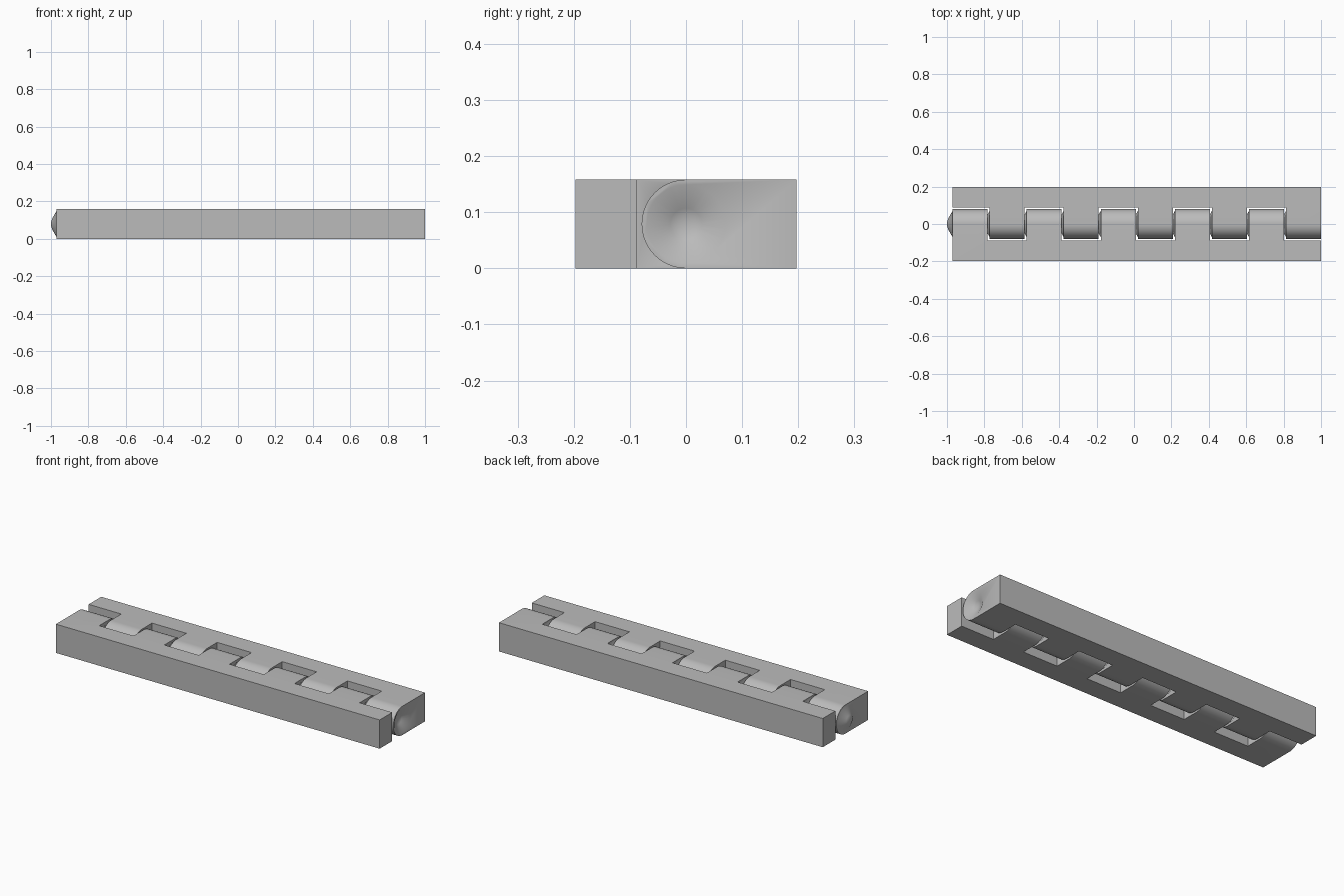
import bpy, bmesh
from math import pi, sin, cos, radians

cube = bpy.data.objects.get("Cube")
if cube:
    bpy.data.objects.remove(cube, do_unlink=True)

LEFT, RIGHT = -0.97, 1.0        # ends of the leaves
R = 0.079                       # barrel radius, half the thickness
WIDTH, INNER = 0.197, 0.088     # outer edge and inner wall of a leaf
COUNT, GAP = 10, 0.011
KNUCKLE = (RIGHT - LEFT - GAP * (COUNT - 1)) / COUNT

grey = bpy.data.materials.new("plain grey")
grey.use_nodes = True
colour = (0.5, 0.5, 0.5, 1)
grey.diffuse_color = colour
grey.node_tree.nodes["Principled BSDF"].inputs["Base Color"].default_value = colour


def make_object(name, bm):
    bmesh.ops.recalc_face_normals(bm, faces=bm.faces)
    mesh = bpy.data.meshes.new(name)
    bm.to_mesh(mesh)
    bm.free()
    mesh.materials.append(grey)
    obj = bpy.data.objects.new(name, mesh)
    bpy.context.collection.objects.link(obj)
    return obj


def extrude_x(bm, outline, x0, x1):
    """Solid prism from a y-z outline."""
    face = bm.faces.new([bm.verts.new((x0, y, z)) for y, z in outline])
    new = bmesh.ops.extrude_face_region(bm, geom=[face])["geom"]
    bmesh.ops.translate(bm, vec=(x1 - x0, 0, 0),
                        verts=[v for v in new if isinstance(v, bmesh.types.BMVert)])


def rounded_cone(bm, x):
    """Cone pointing to -x with a softened tip and a short root inside the knuckle."""
    rings, n = [], 48
    for dx, r in ((0.02, 0.07), (0, 0.07), (-0.024, 0.028), (-0.028, 0.016)):
        rings.append([bm.verts.new((x + dx, r * cos(2 * pi * i / n), R + r * sin(2 * pi * i / n)))
                      for i in range(n)])
    bm.faces.new(rings[0])
    for a, b in zip(rings, rings[1:]):
        for i in range(n):
            j = (i + 1) % n
            bm.faces.new((a[i], a[j], b[j], b[i]))
    tip = bm.verts.new((x - 0.03, 0, R))
    for i in range(n):
        bm.faces.new((rings[-1][i], rings[-1][(i + 1) % n], tip))


def boolean(obj, tool, operation):
    tool.hide_render = True
    mod = obj.modifiers.new(operation.lower(), "BOOLEAN")
    mod.object, mod.operation, mod.solver = tool, operation, "EXACT"
    bpy.context.view_layer.objects.active = obj
    bpy.ops.object.modifier_apply(modifier=mod.name)
    bpy.data.objects.remove(tool, do_unlink=True)


def make_leaf(name, side, first):
    """side is the y sign of the leaf; first is the index of its first knuckle."""
    # plate running into a half-round barrel
    arc = [(-side * R * cos(a), R + R * sin(a))
           for a in (-pi / 2 + pi * i / 32 for i in range(33))]
    bm = bmesh.new()
    extrude_x(bm, [(side * WIDTH, 0)] + arc + [(side * WIDTH, 2 * R)], LEFT, RIGHT)
    leaf = make_object(name, bm)

    pockets, sockets, bumps = bmesh.new(), bmesh.new(), bmesh.new()
    for k in range(COUNT):
        x0 = LEFT + k * (KNUCKLE + GAP)
        x1 = x0 + KNUCKLE
        if k % 2 == first:
            rounded_cone(bumps, x0)
            rounded_cone(sockets, x1)
        else:
            far = 0.05
            a = x0 - (far if k == 0 else GAP)
            b = x1 + (far if k == COUNT - 1 else GAP)
            y0, y1 = side * INNER, -side * 0.15
            extrude_x(pockets, [(y0, -far), (y1, -far), (y1, 0.2), (y0, 0.2)], a, b)
    boolean(leaf, make_object("pocket_cutter", pockets), "DIFFERENCE")
    boolean(leaf, make_object("socket_cutter", sockets), "DIFFERENCE")
    boolean(leaf, make_object("pivot_cones", bumps), "UNION")

    bpy.ops.object.select_all(action="DESELECT")
    leaf.select_set(True)
    bpy.context.view_layer.objects.active = leaf
    bpy.ops.object.shade_smooth_by_angle(angle=radians(30))


make_leaf("front_leaf", -1, 0)
make_leaf("back_leaf", 1, 1)
